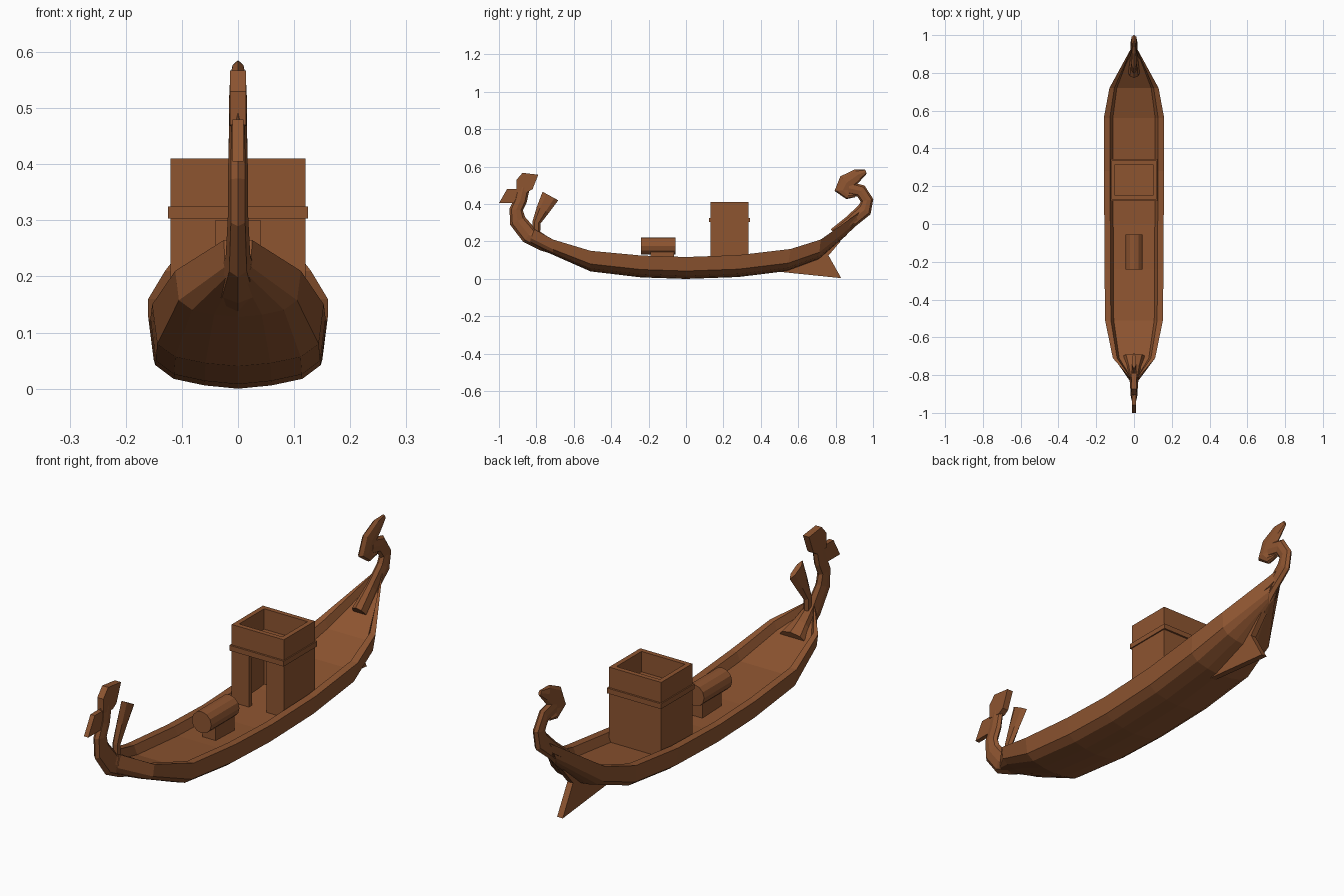
import bpy, bmesh, math
from mathutils import Vector

if "Cube" in bpy.data.objects:
    bpy.data.objects.remove(bpy.data.objects["Cube"])

wood = bpy.data.materials.new("brown wood")
wood.diffuse_color = (0.27, 0.09, 0.03, 1)
wood.use_nodes = True
wood.node_tree.nodes["Principled BSDF"].inputs["Base Color"].default_value = wood.diffuse_color


def finish(name, bm):
    bmesh.ops.recalc_face_normals(bm, faces=bm.faces)
    me = bpy.data.meshes.new(name)
    bm.to_mesh(me)
    bm.free()
    me.materials.append(wood)
    ob = bpy.data.objects.new(name, me)
    bpy.context.collection.objects.link(ob)
    return ob


def loft(name, rings):
    """Join closed rings of points into a capped skin."""
    bm = bmesh.new()
    vs = [[bm.verts.new(p) for p in r] for r in rings]
    n = len(vs[0])
    for a, b in zip(vs, vs[1:]):
        for i in range(n):
            j = (i + 1) % n
            bm.faces.new((a[i], a[j], b[j], b[i]))
    bm.faces.new(vs[0])
    bm.faces.new(vs[-1])
    return finish(name, bm)


def sweep(name, path, sides=8):
    """Oval tube in the centre plane; path = (y, z, half depth, half width)."""
    rings = []
    for i, (y, z, d, w) in enumerate(path):
        a, b = path[max(i - 1, 0)], path[min(i + 1, len(path) - 1)]
        t = Vector((b[0] - a[0], b[1] - a[1])).normalized()
        ring = []
        for k in range(sides):
            ang = 2 * math.pi * k / sides
            o = d * math.cos(ang)
            ring.append((w * math.sin(ang), y - t.y * o, z + t.x * o))
        rings.append(ring)
    return loft(name, rings)


def plate(name, pts, half):
    """Side-view outline (y, z) extruded across x."""
    return loft(name, [[(s * half, y, z) for y, z in pts] for s in (-1, 1)])


def box(name, x0, x1, y0, y1, z0, z1):
    return plate_box(name, x0, x1, [(y0, z0), (y1, z0), (y1, z1), (y0, z1)])


def plate_box(name, x0, x1, pts):
    return loft(name, [[(x, y, z) for y, z in pts] for x in (x0, x1)])


# Hull: stations of (sheer y, keel y, half width, keel z, sheer z)
stations = [
    (-0.81, -0.84, 0.025, 0.19, 0.265), (-0.71, -0.71, 0.112, 0.128, 0.21),
    (-0.51, -0.51, 0.153, 0.04, 0.15), (-0.24, -0.24, 0.156, 0.008, 0.125),
    (0.0, 0.0, 0.157, 0.0, 0.117), (0.28, 0.28, 0.16, 0.01, 0.127),
    (0.56, 0.54, 0.16, 0.042, 0.16), (0.72, 0.71, 0.13, 0.105, 0.21),
    (0.925, 0.86, 0.018, 0.235, 0.355)]
section = [(0.38, 0.05), (0.73, 0.15), (0.94, 0.36), (1, 1)]
rings = []
for ys, yk, w, zk, zs in stations:
    half = [(w * u, yk + (ys - yk) * v, zk + (zs - zk) * v) for u, v in section]
    half += [(w * 0.8, ys, zs), (w * 0.7, ys, zs - 0.035)]
    rings.append([(0, yk, zk)] + half + [(0, ys, zs - 0.035)]
                 + [(-x, y, z) for x, y, z in reversed(half)])
loft("hull", rings)

# Prow neck, head, beak and crest
sweep("prow_neck", [
    (-0.70, 0.165, 0.035, 0.06), (-0.76, 0.19, 0.042, 0.04),
    (-0.84, 0.235, 0.048, 0.022), (-0.90, 0.31, 0.045, 0.018),
    (-0.908, 0.37, 0.036, 0.018), (-0.885, 0.42, 0.035, 0.017),
    (-0.87, 0.49, 0.035, 0.015)])
plate("prow_head", [(-0.905, 0.47), (-0.906, 0.53), (-0.874, 0.567),
                    (-0.79, 0.557), (-0.82, 0.48), (-0.845, 0.465)], 0.014)
plate("prow_beak", [(-1.0, 0.405), (-0.957, 0.48), (-0.89, 0.48),
                    (-0.88, 0.405)], 0.010)
sweep("prow_crest", [(-0.80, 0.22, 0.02, 0.012), (-0.80, 0.30, 0.022, 0.013),
                     (-0.765, 0.37, 0.036, 0.014), (-0.725, 0.443, 0.048, 0.012)], 6)

# Stern post and curled finial
sweep("stern_post", [
    (0.80, 0.235, 0.04, 0.03), (0.88, 0.305, 0.035, 0.02),
    (0.955, 0.37, 0.04, 0.018), (0.968, 0.42, 0.034, 0.017),
    (0.935, 0.47, 0.035, 0.016), (0.87, 0.485, 0.035, 0.015)])
sweep("stern_curl", [
    (0.962, 0.574, 0.012, 0.006), (0.918, 0.556, 0.033, 0.014),
    (0.86, 0.515, 0.048, 0.016), (0.838, 0.473, 0.044, 0.016),
    (0.865, 0.445, 0.02, 0.014), (0.906, 0.445, 0.008, 0.010)])

# Rudder fin under the stern
plate("rudder", [(0.50, 0.038), (0.83, 0.004), (0.762, 0.125),
                 (0.83, 0.205), (0.68, 0.14)], 0.013)

# Deck cabin: walls with a front doorway, band and sunken roof
X, T, Y0, Y1, ZB, ZT = 0.12, 0.02, 0.13, 0.335, 0.08, 0.41
for s, side in ((-1, "left"), (1, "right")):
    a, b = sorted((s * X, s * (X - T)))
    box("cabin_wall_" + side, a, b, Y0, Y1, ZB, ZT)
    a, b = sorted((s * (X - T), s * 0.04))
    box("cabin_front_" + side, a, b, Y0, Y0 + T, ZB, 0.30)
box("cabin_back", -X + T, X - T, Y1 - T, Y1, ZB, ZT)
box("cabin_parapet_front", -X + T, X - T, Y0, Y0 + T, 0.30, ZT)
box("cabin_band", -X - 0.005, X + 0.005, Y0 - 0.008, Y1 + 0.008, 0.303, 0.325)

# Barrel on its cradle
sweep("barrel", [(-0.24, 0.175, 0.045, 0.045), (-0.055, 0.175, 0.045, 0.045)], 12)
box("barrel_cradle", -0.03, 0.03, -0.19, -0.065, 0.075, 0.15)
